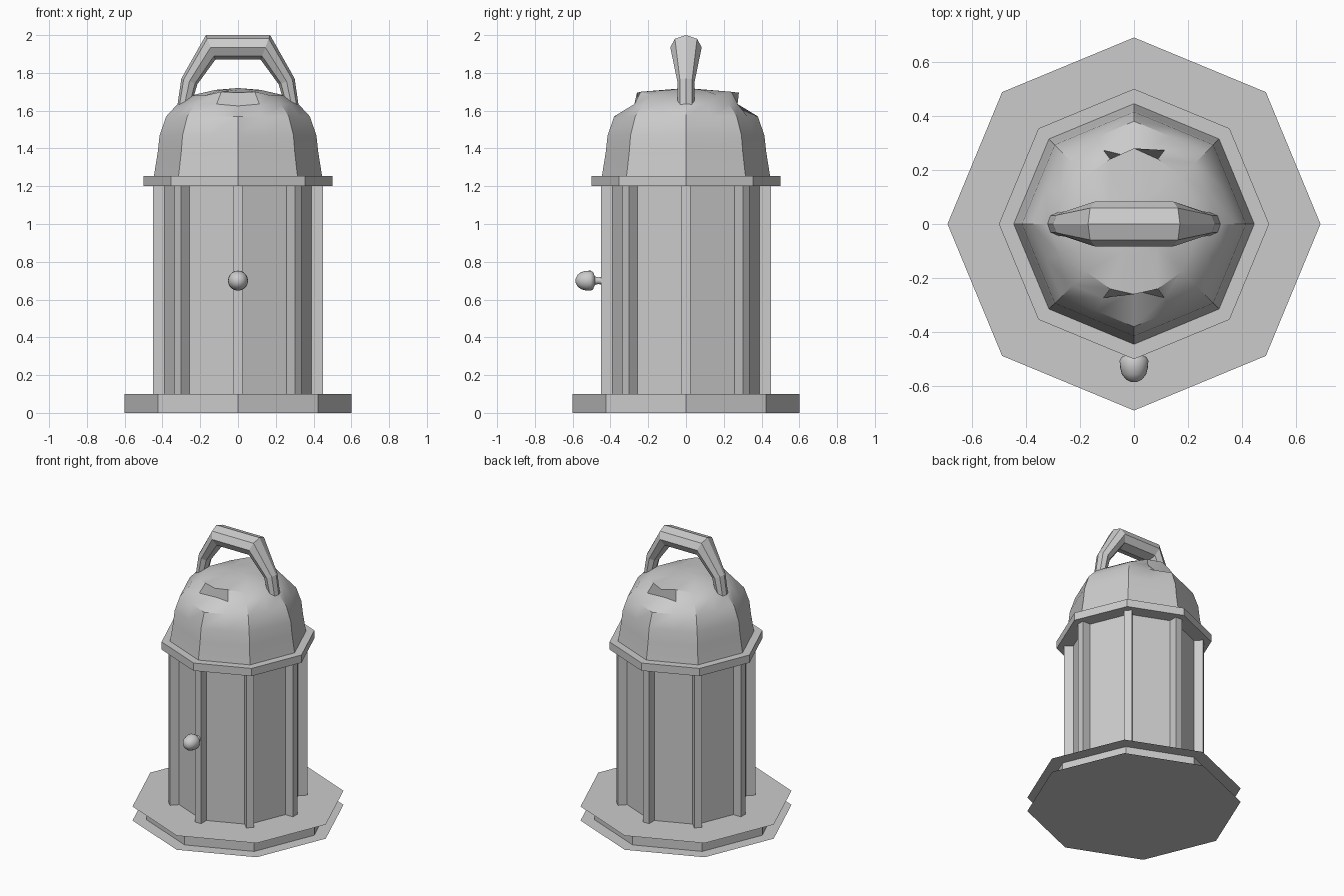
import bpy, bmesh, math
from mathutils import Vector

if "Cube" in bpy.data.objects:
    bpy.data.objects.remove(bpy.data.objects["Cube"])

def make(name, verts, faces, smooth=None):
    bm = bmesh.new()
    vs = [bm.verts.new(v) for v in verts]
    for f in faces:
        bm.faces.new([vs[i] for i in f])
    bmesh.ops.recalc_face_normals(bm, faces=bm.faces)
    me = bpy.data.meshes.new(name)
    bm.to_mesh(me)
    bm.free()
    ob = bpy.data.objects.new(name, me)
    bpy.context.collection.objects.link(ob)
    if smooth:
        bpy.ops.object.select_all(action='DESELECT')
        bpy.context.view_layer.objects.active = ob
        ob.select_set(True)
        bpy.ops.object.shade_smooth_by_angle(angle=math.radians(smooth))
    return ob

def ring(r, z, n=8):
    return [(r * math.cos(2 * math.pi * i / n), r * math.sin(2 * math.pi * i / n), z) for i in range(n)]

def skin(rows, n, caps=True):
    # quads between successive closed rings
    fs = [(a * n + i, a * n + (i + 1) % n, (a + 1) * n + (i + 1) % n, (a + 1) * n + i)
          for a in range(rows - 1) for i in range(n)]
    if caps:
        fs += [tuple(range(n)), tuple(range((rows - 1) * n, rows * n))]
    return fs

def prism(name, r, z0, z1, caps=True):
    return make(name, ring(r, z0) + ring(r, z1), skin(2, 8, caps))

# base: narrow wall between two wider thin sheets
prism("base_wall", 0.6, 0, 0.1, caps=False)
for name, z in (("base_bottom_sheet", 0), ("base_top_sheet", 0.1)):
    make(name, ring(0.69, z), [tuple(range(8))])

# body panels and collar
prism("panels", 0.40, 0.1, 1.2, caps=False)
prism("collar", 0.5, 1.2, 1.255)

# corner posts
for k in range(8):
    a = k * math.pi / 4
    u, t = Vector((math.cos(a), math.sin(a), 0)), Vector((-math.sin(a), math.cos(a), 0))
    sec = [u * r + t * w for r, w in ((0.37, -0.025), (0.45, -0.025), (0.45, 0.025), (0.37, 0.025))]
    make(f"post_{k + 1}", [p + Vector((0, 0, z)) for z in (0.1, 1.2) for p in sec], skin(2, 4))

# dome: octagon with mid-edge columns, front and back columns shaped into hooded vents
prof = [(0.445, 1.255), (0.425, 1.38), (0.415, 1.47), (0.38, 1.57),
        (0.32, 1.635), (0.25, 1.68), (0.12, 1.71)]
verts = []
for row, (r, z) in enumerate(prof):
    o = [Vector(p) for p in ring(r, z)]
    cols = []
    for i in range(8):
        cols += [o[i], (o[i] + o[(i + 1) % 8]) / 2]
    for c, tip in ((4, 0.28), (12, -0.26)):
        s = math.copysign(1, tip)
        if row == 4:
            cols[c] = Vector((0, s * 0.245, 1.625))
        if row == 5:
            cols[c] = Vector((0, tip, 1.695))
            for d in (-1, 1):
                cols[c + d].y = s * 0.24
                cols[c + d].z = 1.70
    verts += cols
faces = skin(len(prof), 16, caps=False)
top = len(verts)
verts.append(Vector((0, 0, 1.72)))
faces += [(top - 16 + i, top - 16 + (i + 1) % 16, top) for i in range(16)]
make("dome", verts, faces, smooth=30)

# handle: outer point, inner point (x, z) and half width
half = [((0.325, 1.60), (0.245, 1.64), 0.043), ((0.30, 1.77), (0.215, 1.74), 0.046),
        ((0.17, 2.0), (0.12, 1.87), 0.083)]
path = half + [((-o[0], o[1]), (-i[0], i[1]), w) for o, i, w in reversed(half)]
verts = []
for o, i, w in path:
    O, I = Vector((o[0], 0, o[1])), Vector((i[0], 0, i[1]))
    for k in range(8):
        a = k * math.pi / 4
        verts.append((O + I) / 2 + (O - I) / 2 * math.cos(a) + Vector((0, w * math.sin(a), 0)))
make("handle", verts, skin(len(path), 8))

# knob on the front post, turned about y
kp = [(0.022, -0.44), (0.018, -0.465), (0.022, -0.482), (0.046, -0.492), (0.053, -0.505), (0.052, -0.53),
      (0.045, -0.556), (0.03, -0.575), (0.012, -0.584)]
n = 20
verts = [(x, y, 0.7 + zz) for r, y in kp for x, zz, _ in ring(r, 0, n)]
make("knob", verts, skin(len(kp), n), smooth=50)
